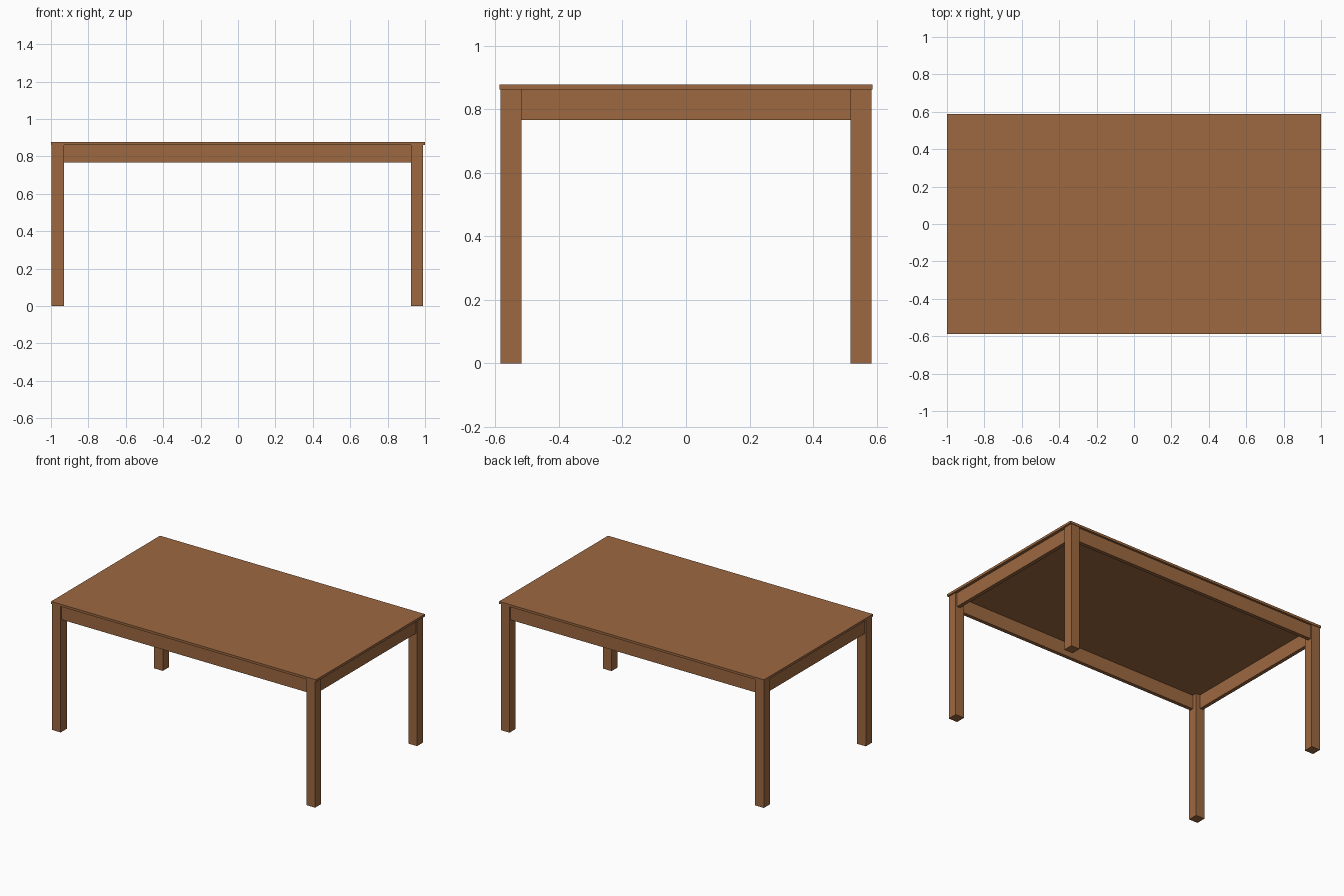
import bpy

if "Cube" in bpy.data.objects:
    bpy.data.objects.remove(bpy.data.objects["Cube"])

wood = bpy.data.materials.new("brown wood")
wood.diffuse_color = (0.34, 0.14, 0.052, 1)
wood.use_nodes = True
wood.node_tree.nodes["Principled BSDF"].inputs["Base Color"].default_value = wood.diffuse_color


def box(name, x0, x1, y0, y1, z0, z1):
    bpy.ops.mesh.primitive_cube_add(
        size=1, location=((x0 + x1) / 2, (y0 + y1) / 2, (z0 + z1) / 2))
    ob = bpy.context.object
    ob.name = name
    ob.scale = (x1 - x0, y1 - y0, z1 - z0)
    bpy.ops.object.transform_apply(location=False, rotation=False, scale=True)
    ob.data.materials.append(wood)
    return ob


TOP_Z, UNDER_Z, APRON_Z = 0.877, 0.861, 0.766
CX = -0.003               # the base sits a hair to the left of the top
LX, LY = 0.993, 0.583     # outer faces of the legs
LEG = 0.066
RECESS, THICK = 0.01, 0.025

# Thin tabletop
box("tabletop", -1, 1, -0.587, 0.587, UNDER_Z, TOP_Z)

# Four square legs
for sx, nx in ((-1, "left"), (1, "right")):
    for sy, ny in ((-1, "front"), (1, "back")):
        xs = sorted((CX + sx * LX, CX + sx * (LX - LEG)))
        ys = sorted((sy * LY, sy * (LY - LEG)))
        box(f"{ny}_{nx}_leg", *xs, *ys, 0, UNDER_Z)

# Apron boards between the legs, slightly recessed
for s, name in ((-1, "front_apron"), (1, "back_apron")):
    ys = sorted((s * (LY - RECESS), s * (LY - RECESS - THICK)))
    box(name, CX - LX + LEG, CX + LX - LEG, *ys, APRON_Z, UNDER_Z)
for s, name in ((-1, "left_apron"), (1, "right_apron")):
    xs = sorted((CX + s * (LX - RECESS), CX + s * (LX - RECESS - THICK)))
    box(name, *xs, -LY + LEG, LY - LEG, APRON_Z, UNDER_Z)
